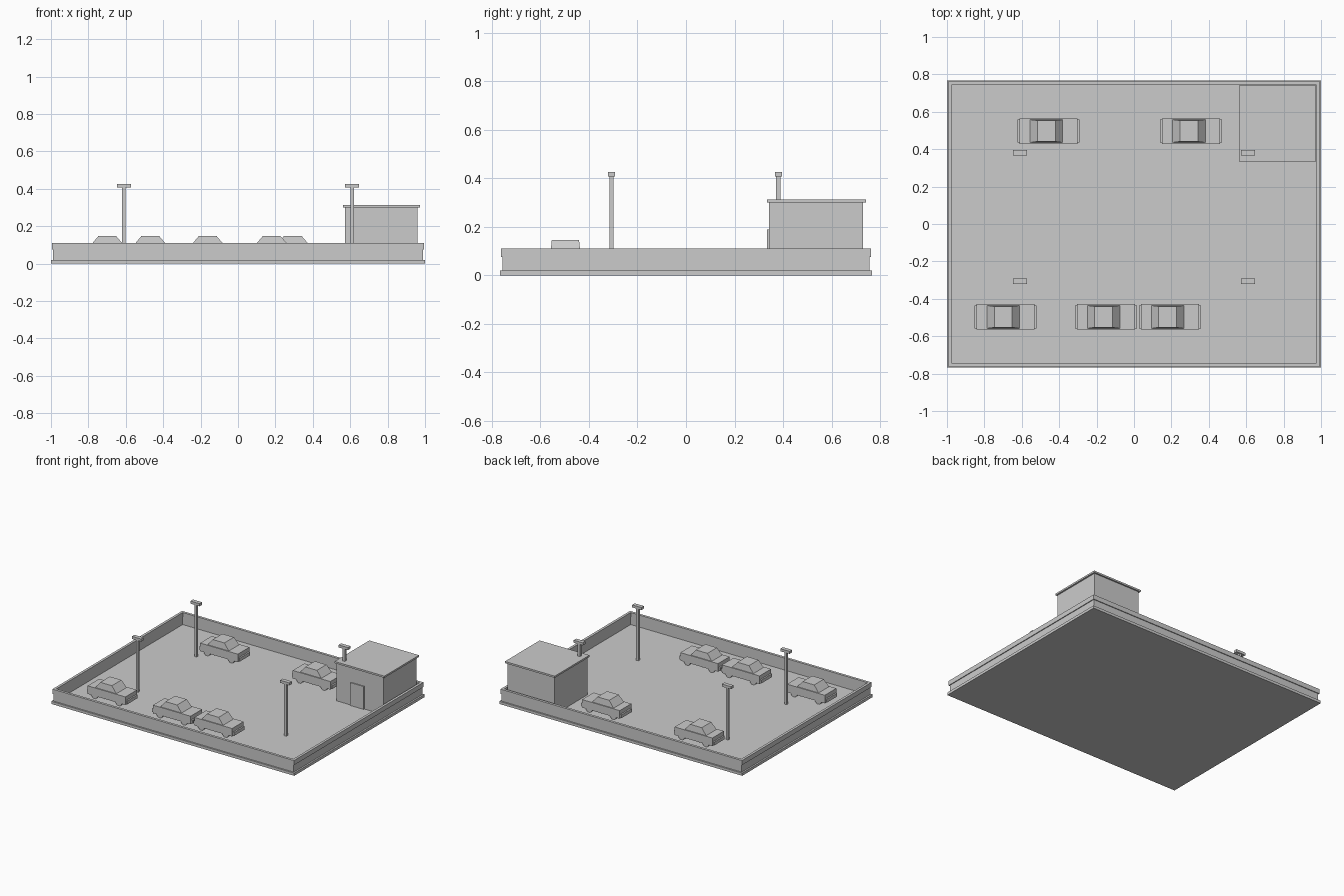
import bpy
import bmesh
from mathutils import Matrix

cube = bpy.data.objects.get("Cube")
if cube:
    bpy.data.objects.remove(cube, do_unlink=True)

GREY = 0.6
FLOOR = 0.02

mat = bpy.data.materials.new("plain grey")
mat.use_nodes = True
colour = (GREY, GREY, GREY, 1)
mat.diffuse_color = colour
mat.node_tree.nodes["Principled BSDF"].inputs["Base Color"].default_value = colour


def add_box(bm, x, y, z, top_x=None, top_y=None):
    """Box between (low, high) pairs; the top may have its own extents."""
    rings = [(x, y, z[0]), (top_x or x, top_y or y, z[1])]
    low, high = [[bm.verts.new((px[i], py[j], h)) for i, j in ((0, 0), (1, 0), (1, 1), (0, 1))]
                 for px, py, h in rings]
    bm.faces.new(low[::-1])
    bm.faces.new(high)
    for i in range(4):
        k = (i + 1) % 4
        bm.faces.new((low[i], low[k], high[k], high[i]))


def add_frame(bm, hx, hy, width, z):
    """Rectangular ring with mitred corners."""
    loops = []
    for inset, h in ((0, z[0]), (0, z[1]), (width, z[1]), (width, z[0])):
        a, b = hx - inset, hy - inset
        loops.append([bm.verts.new((sx * a, sy * b, h))
                      for sx, sy in ((-1, -1), (1, -1), (1, 1), (-1, 1))])
    for n in range(4):
        p, q = loops[n], loops[(n + 1) % 4]
        for i in range(4):
            k = (i + 1) % 4
            bm.faces.new((p[i], p[k], q[k], q[i]))


def finish(name, bm, location=(0, 0, 0)):
    bmesh.ops.recalc_face_normals(bm, faces=bm.faces)
    mesh = bpy.data.meshes.new(name)
    bm.to_mesh(mesh)
    bm.free()
    mesh.materials.append(mat)
    return place(name, mesh, location)


def place(name, mesh, location):
    obj = bpy.data.objects.new(name, mesh)
    obj.location = location
    bpy.context.collection.objects.link(obj)
    return obj


def box(name, x, y, z):
    bm = bmesh.new()
    add_box(bm, x, y, z)
    return finish(name, bm)


def frame(name, hx, hy, width, z):
    bm = bmesh.new()
    add_frame(bm, hx, hy, width, z)
    return finish(name, bm)


# Ground slab with a low perimeter wall and its cap
box("ground_slab", (-1, 1), (-0.767, 0.767), (0, FLOOR))
frame("perimeter_wall", 0.988, 0.756, 0.012, (FLOOR, 0.08))
frame("wall_cap", 0.994, 0.762, 0.019, (0.075, 0.11))

# Office hut with overhanging roof and door
box("hut_walls", (0.572, 0.96), (0.342, 0.73), (FLOOR, 0.302))
box("hut_roof", (0.562, 0.972), (0.333, 0.741), (0.301, 0.314))
box("hut_door", (0.69, 0.80), (0.334, 0.343), (FLOOR, 0.19))

# Lamp posts share one mesh
bm = bmesh.new()
add_box(bm, (-0.009, 0.009), (-0.009, 0.009), (0, 0.39))
add_box(bm, (-0.038, 0.038), (-0.015, 0.015), (0.388, 0.407))
lamp = finish("lamp_post_1", bm, (-0.61, -0.307, FLOOR))
for n, spot in enumerate([(0.61, -0.307), (-0.61, 0.381), (0.61, 0.381)], 2):
    place(f"lamp_post_{n}", lamp.data, (*spot, FLOOR))

# Car: body, bumpers, tapered cabin and wheels, sharing one mesh
bm = bmesh.new()
add_box(bm, (-0.155, 0.155), (-0.068, 0.068), (0.02, 0.08))
for side in (-1, 1):
    add_box(bm, sorted((side * 0.15, side * 0.166)), (-0.062, 0.062), (0.025, 0.05))
    for axle in (-0.1, 0.1):
        bmesh.ops.create_cone(
            bm, cap_ends=True, segments=8, radius1=0.027, radius2=0.027, depth=0.025,
            matrix=Matrix.Translation((axle, side * 0.055, 0.025))
            @ Matrix.Rotation(1.5708, 4, "X") @ Matrix.Rotation(0.3927, 4, "Z"))
add_box(bm, (-0.099, 0.076), (-0.061, 0.061), (0.08, 0.127),
        (-0.06, 0.036), (-0.056, 0.056))
car = finish("car_1", bm, (-0.457, 0.497, FLOOR))
for n, spot in enumerate([(0.305, 0.497), (-0.687, -0.497), (-0.15, -0.497), (0.192, -0.497)], 2):
    place(f"car_{n}", car.data, (*spot, FLOOR))
